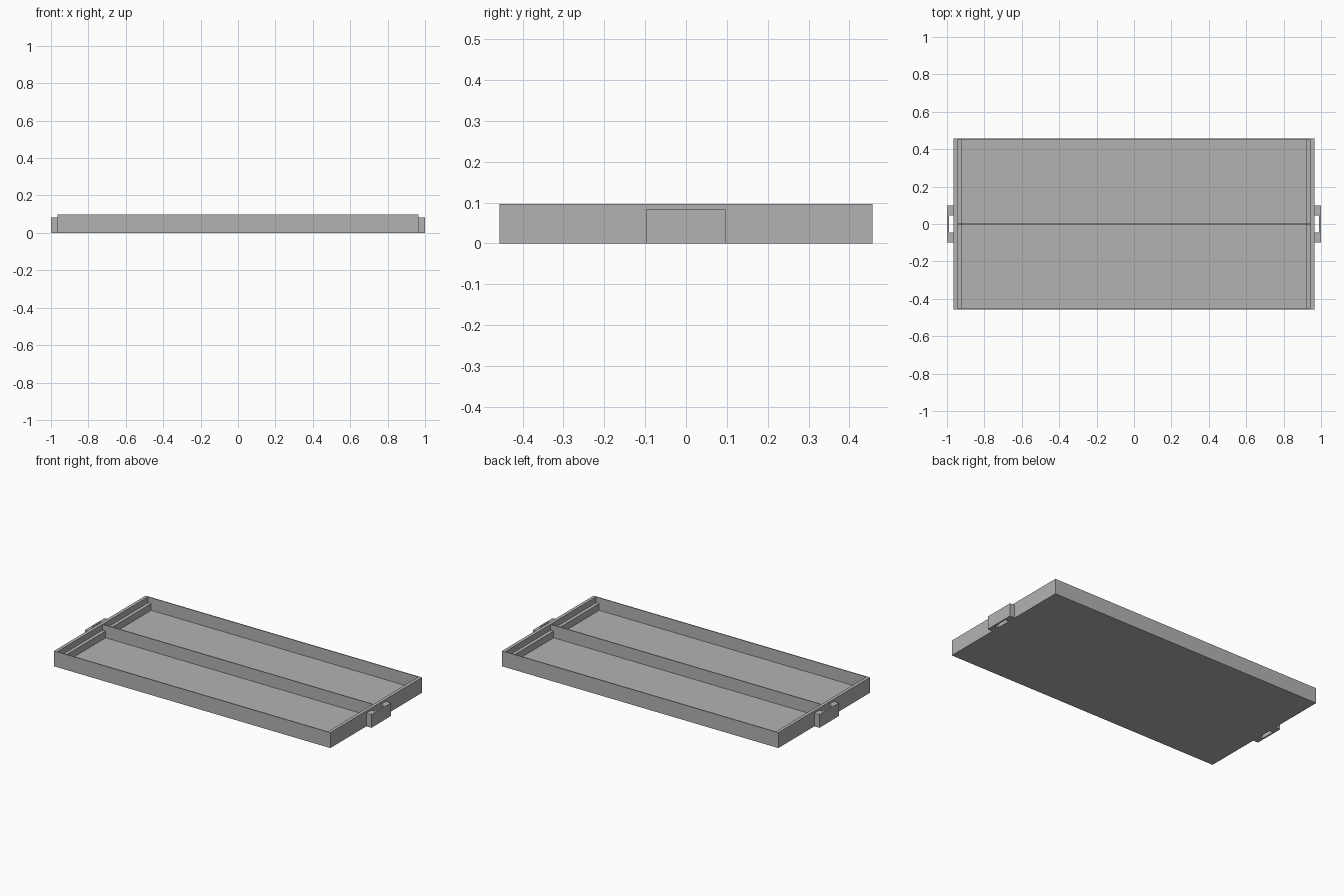
import bpy
import bmesh
from mathutils import Vector

cube = bpy.data.objects.get("Cube")
if cube:
    bpy.data.objects.remove(cube, do_unlink=True)

grey = bpy.data.materials.new("matte grey")
grey.use_nodes = True
color = (0.45, 0.45, 0.45, 1)
grey.diffuse_color = color
grey.node_tree.nodes["Principled BSDF"].inputs["Base Color"].default_value = color

HALF_X, HALF_Y, HEIGHT = 0.965, 0.457, 0.097
WALL, END_WALL, LEDGE = 0.006, 0.021, 0.022
FLOOR_Z, LEDGE_Z = 0.018, 0.06


def extrude(name, points, offset):
    """Extrude a closed outline of 3D points along an offset."""
    bm = bmesh.new()
    face = bm.faces.new([bm.verts.new(p) for p in points])
    result = bmesh.ops.extrude_face_region(bm, geom=[face])
    moved = [v for v in result["geom"] if isinstance(v, bmesh.types.BMVert)]
    bmesh.ops.translate(bm, verts=moved, vec=Vector(offset))
    bmesh.ops.recalc_face_normals(bm, faces=bm.faces[:])
    mesh = bpy.data.meshes.new(name)
    bm.to_mesh(mesh)
    bm.free()
    mesh.materials.append(grey)
    obj = bpy.data.objects.new(name, mesh)
    bpy.context.collection.objects.link(obj)
    return obj


# Tray block
tray = extrude("tray", [(sx * HALF_X, sy * HALF_Y, 0) for sx, sy in
                        ((-1, -1), (1, -1), (1, 1), (-1, 1))], (0, 0, HEIGHT))

# Two compartments with a stepped ledge at each end, leaving a thin divider
upper = HALF_X - END_WALL
lower = upper - LEDGE
half = [(lower, FLOOR_Z), (lower, LEDGE_Z), (upper, LEDGE_Z), (upper, HEIGHT + 0.1)]
outline = half + [(-x, z) for x, z in reversed(half)]
depth = HALF_Y - WALL - WALL / 2
for start in (WALL / 2, WALL - HALF_Y):
    cutter = extrude("compartment_cutter", [(x, start, z) for x, z in outline], (0, depth, 0))
    cutter.hide_render = True
    cut = tray.modifiers.new("compartment", "BOOLEAN")
    cut.object = cutter
    cut.solver = "EXACT"
    bpy.context.view_layer.objects.active = tray
    bpy.ops.object.modifier_apply(modifier=cut.name)
    bpy.data.objects.remove(cutter, do_unlink=True)

# Slotted end handles
grip = [(HALF_X, 0.098), (1, 0.098), (1, -0.098), (HALF_X, -0.098),
        (HALF_X, -0.046), (0.99, -0.046), (0.99, 0.046), (HALF_X, 0.046)]
for side, name in ((1, "left_handle"), (-1, "right_handle")):
    extrude(name, [(side * x, y, 0) for x, y in grip], (0, 0, 0.083))
